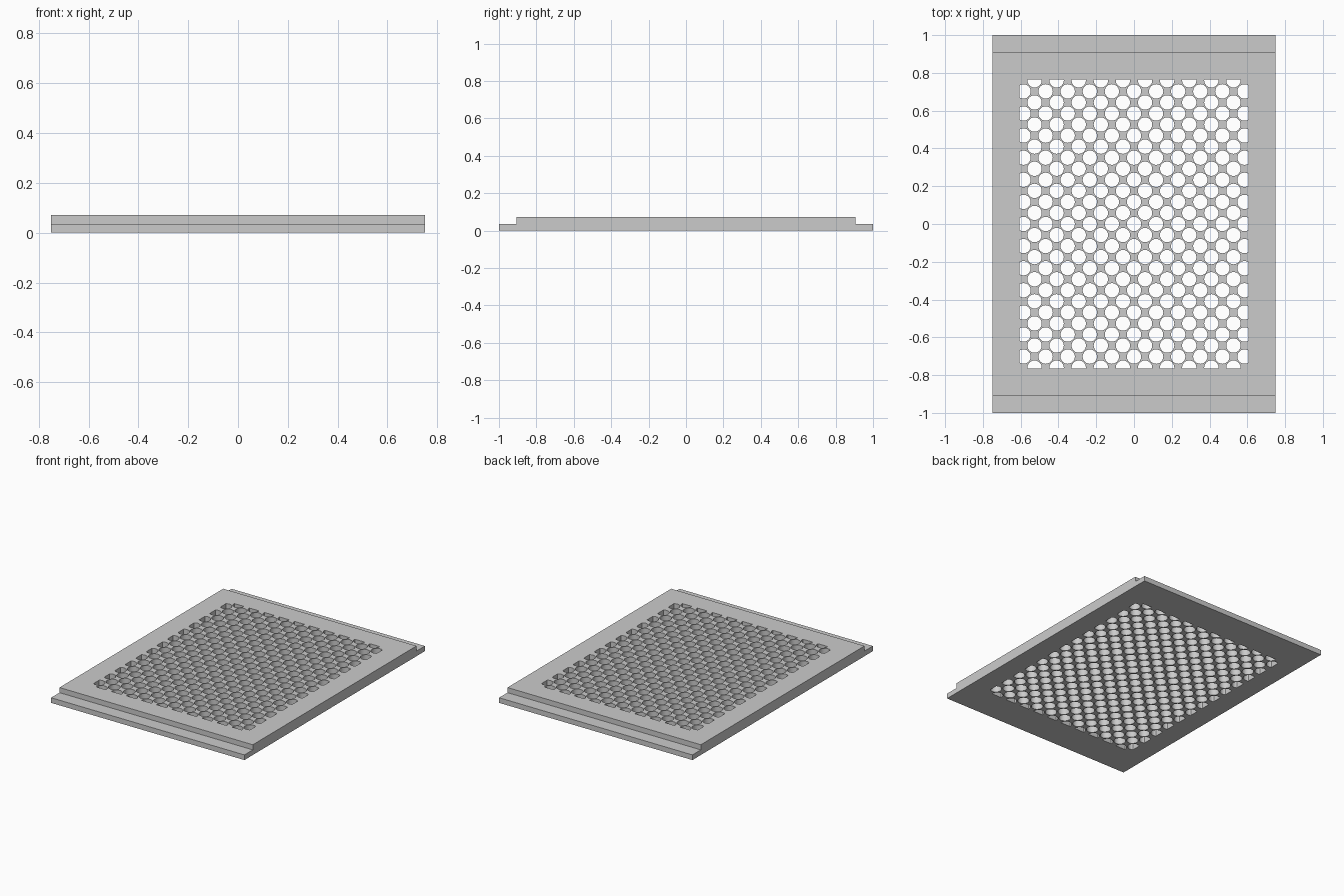
import bpy
import bmesh
from mathutils import Matrix, Vector

cube = bpy.data.objects.get("Cube")
if cube:
    bpy.data.objects.remove(cube, do_unlink=True)

HALF_X = 0.75
HEIGHT, LEDGE = 0.072, 0.036
FIELD_X, FIELD_Y = 0.607, 0.765      # half size of the perforated field
STEP, RADIUS, SIDES = 0.0585, 0.038, 24


def make_object(name, bm):
    mesh = bpy.data.meshes.new(name)
    bm.to_mesh(mesh)
    bm.free()
    obj = bpy.data.objects.new(name, mesh)
    bpy.context.collection.objects.link(obj)
    return obj


grey = bpy.data.materials.new("plain grey")
grey.use_nodes = True
colour = (0.6, 0.6, 0.6, 1)
grey.diffuse_color = colour
grey.node_tree.nodes["Principled BSDF"].inputs["Base Color"].default_value = colour

# Panel: stepped profile with a ledge at each end, extruded across the width
right_half = [(1, 0), (1, LEDGE), (0.907, LEDGE), (0.907, HEIGHT)]
profile = right_half + [(-y, z) for y, z in reversed(right_half)]
bm = bmesh.new()
ends = [[bm.verts.new((x, y, z)) for y, z in profile] for x in (-HALF_X, HALF_X)]
for loop in ends:
    bm.faces.new(loop)
for i in range(len(profile)):
    j = (i + 1) % len(profile)
    bm.faces.new((ends[0][i], ends[0][j], ends[1][j], ends[1][i]))
bmesh.ops.recalc_face_normals(bm, faces=bm.faces)
panel = make_object("perforated_panel", bm)
panel.data.materials.append(grey)

# Hole cutters: staggered discs trimmed to the field, then thickened
bm = bmesh.new()
for row in range(-13, 14):
    for col in range(-10, 11):
        if (row + col) % 2 == 0:
            bmesh.ops.create_circle(
                bm, cap_ends=True, segments=SIDES, radius=RADIUS,
                matrix=Matrix.Translation((col * STEP, row * STEP, HEIGHT / 2)))
for edge in (Vector((FIELD_X, 0, 0)), Vector((0, FIELD_Y, 0))):
    for sign in (-1, 1):
        bmesh.ops.bisect_plane(
            bm, geom=bm.verts[:] + bm.edges[:] + bm.faces[:],
            plane_co=edge * sign, plane_no=edge * sign, clear_outer=True)
bm.normal_update()
for face in bm.faces:
    if face.normal.z < 0:
        face.normal_flip()
cutters = make_object("hole_cutters", bm)
cutters.data.materials.append(grey)
cutters.hide_render = True
solid = cutters.modifiers.new("thickness", 'SOLIDIFY')
solid.thickness = 0.2
solid.offset = 0

# Punch the holes through the panel
cut = panel.modifiers.new("holes", 'BOOLEAN')
cut.operation = 'DIFFERENCE'
cut.solver = 'EXACT'
cut.object = cutters
bpy.context.view_layer.objects.active = panel
panel.select_set(True)
bpy.ops.object.modifier_apply(modifier=cut.name)
bpy.data.objects.remove(cutters, do_unlink=True)
bpy.ops.object.shade_smooth_by_angle()
